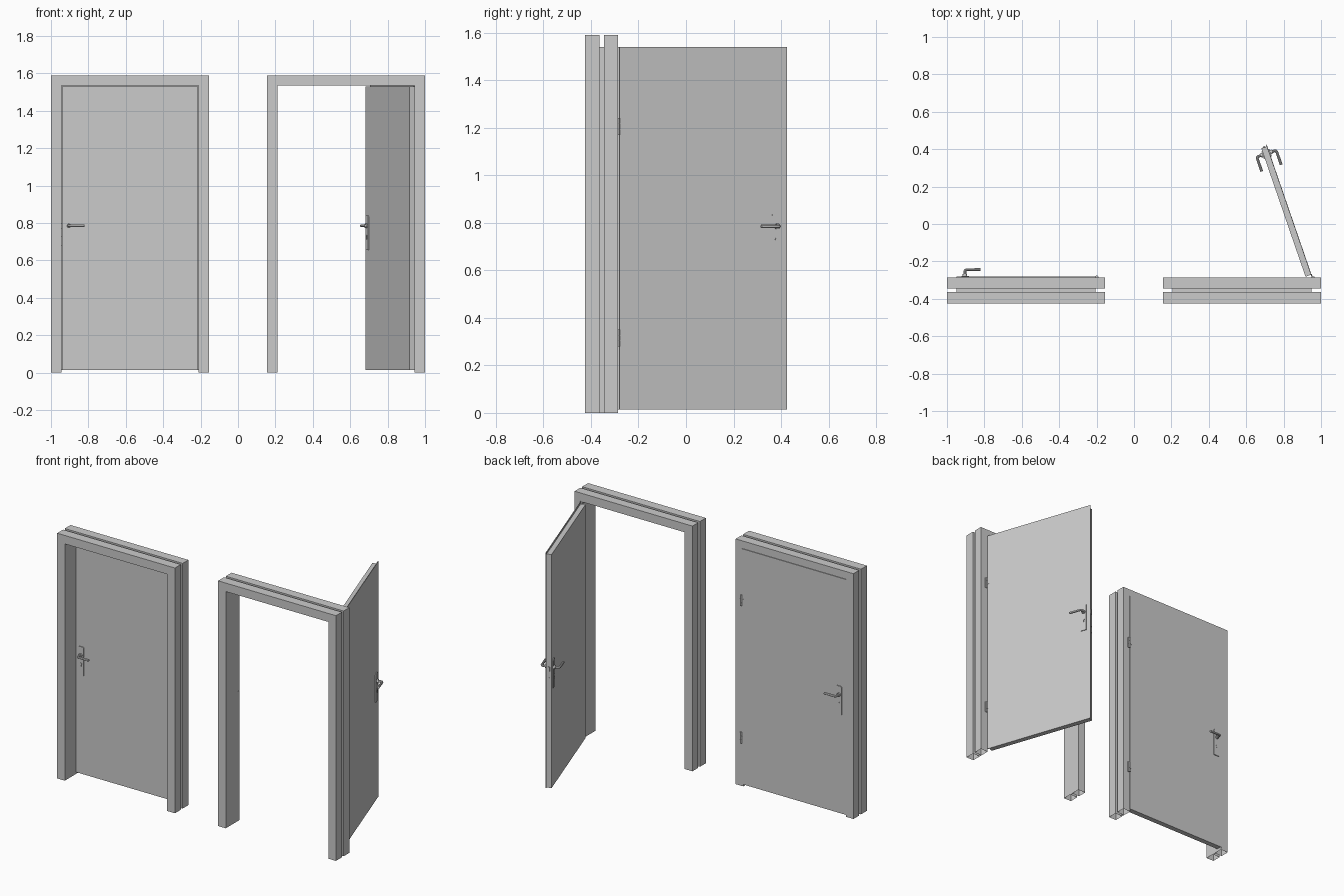
import bpy, bmesh, math
from mathutils import Matrix, Vector

if "Cube" in bpy.data.objects:
    bpy.data.objects.remove(bpy.data.objects["Cube"])

H, W = 1.59, 0.055            # frame height, casing width


def finish(name, bm, M=Matrix(), smooth=False):
    bmesh.ops.recalc_face_normals(bm, faces=bm.faces)
    bm.transform(M)
    me = bpy.data.meshes.new(name)
    bm.to_mesh(me)
    bm.free()
    ob = bpy.data.objects.new(name, me)
    bpy.context.collection.objects.link(ob)
    if smooth:
        bpy.ops.object.select_all(action='DESELECT')
        ob.select_set(True)
        bpy.context.view_layer.objects.active = ob
        bpy.ops.object.shade_smooth_by_angle(angle=math.radians(35))
    return ob


def box(name, lo, hi, M):
    bm = bmesh.new()
    bmesh.ops.create_cube(bm, size=1)
    lo, hi = Vector(lo), Vector(hi)
    S = Matrix.Diagonal((*(hi - lo), 1))
    return finish(name, bm, M @ Matrix.Translation((lo + hi) / 2) @ S)


def cyl(name, a, b, r, M, seg=20):
    bm = bmesh.new()
    a, b = Vector(a), Vector(b)
    bmesh.ops.create_cone(bm, cap_ends=True, segments=seg, radius1=r, radius2=r, depth=(b - a).length)
    R = (b - a).to_track_quat('Z', 'Y').to_matrix().to_4x4()
    return finish(name, bm, M @ Matrix.Translation((a + b) / 2) @ R, True)


def prism(name, outline, y0, y1, M):
    # xz outline extruded along y
    bm = bmesh.new()
    f = bm.faces.new([bm.verts.new((x, y0, z)) for x, z in outline])
    ext = bmesh.ops.extrude_face_region(bm, geom=[f])['geom']
    bmesh.ops.translate(bm, vec=(0, y1 - y0, 0), verts=[v for v in ext if isinstance(v, bmesh.types.BMVert)])
    return finish(name, bm, M, True)


def frame(name, x0, x1):
    # hollow folded frame: section swept up, across and down, open at the feet
    section = [(0, -.425), (W, -.425), (W, -.287), (0, -.287),
               (0, -.346), (W - .004, -.346), (W - .004, -.364), (0, -.364)]
    bm = bmesh.new()
    rings = [[bm.verts.new(p) for p in ring] for ring in (
        [(x0 + d, y, 0) for d, y in section],
        [(x0 + d, y, H - d) for d, y in section],
        [(x1 - d, y, H - d) for d, y in section],
        [(x1 - d, y, 0) for d, y in section])]
    n = len(section)
    for a, b in zip(rings, rings[1:]):
        for i in range(n):
            j = (i + 1) % n
            bm.faces.new((a[i], a[j], b[j], b[i]))
    finish(name, bm)


def lever(name, y, s, M):
    # bent round bar: out from the plate, then towards the hinges
    cu = bpy.data.curves.new(name, 'CURVE')
    cu.dimensions = '3D'
    cu.bevel_depth = .0075
    cu.bevel_resolution = 3
    cu.use_fill_caps = True
    sp = cu.splines.new('POLY')
    pts = [(-.702, y), (-.702, y + s * .030), (-.699, y + s * .035),
           (-.693, y + s * .038), (-.62, y + s * .038)]
    sp.points.add(len(pts) - 1)
    for p, (px, py) in zip(sp.points, pts):
        p.co = (px, py, .785, 1)
    tmp = bpy.data.objects.new(name + "_path", cu)
    bm = bmesh.new()
    bpy.context.collection.objects.link(tmp)
    me = bpy.data.meshes.new_from_object(tmp)
    bm.from_mesh(me)
    bpy.data.objects.remove(tmp)
    finish(name, bm, M, True)


def door(tag, M, frame_M):
    # local frame: hinge axis at the origin, leaf along -x, outer face at y = 0
    box(tag + "_leaf", (-.738, -.034, .015), (-.012, -.003, 1.529), M)
    box(tag + "_overlap_sheet", (-.747, -.004, .015), (-.002, 0, 1.541), M)
    # lock plate and bolts on the free edge
    box(tag + "_lock_plate", (-.739, -.027, .64), (-.73, -.009, .85), M)
    box(tag + "_latch", (-.744, -.023, .77), (-.73, -.012, .80), M)
    box(tag + "_dead_bolt", (-.742, -.022, .68), (-.73, -.013, .73), M)
    # handle set on both faces
    for side, y, s in (("outer", 0, 1), ("inner", -.034, -1)):
        outline = [(-.720, .655), (-.680, .655), (-.680, .83)]
        outline += [(-.690 + .01 * math.cos(a), .83 + .01 * math.sin(a)) for a in (.52, 1.05, 1.57)]
        outline += [(-.710 + .01 * math.cos(a), .83 + .01 * math.sin(a)) for a in (1.57, 2.09, 2.62)]
        outline += [(-.720, .83)]
        prism(f"{tag}_{side}_handle_plate", outline, y, y + s * .005, M)
        cyl(f"{tag}_{side}_handle_collar", (-.702, y, .785), (-.702, y + s * .014, .785), .012, M)
        lever(f"{tag}_{side}_lever", y, s, M)
        cyl(f"{tag}_{side}_lock_cylinder", (-.70, y, .73), (-.70, y + s * .008, .73), .0065, M)
        box(f"{tag}_{side}_lock_body", (-.703, min(y, y + s * .008), .713),
            (-.697, max(y, y + s * .008), .73), M)
    # hinges: three knuckles, a plate on the leaf and one on the frame
    for k, z in (("lower", .28), ("upper", 1.17)):
        for i in range(3):
            z0 = z + i * .024
            cyl(f"{tag}_{k}_hinge_knuckle_{i}", (.003, .001, z0), (.003, .001, z0 + .0225), .006, M, 16)
        cyl(f"{tag}_{k}_hinge_pin", (.003, .001, z), (.003, .001, z + .07), .004, M, 12)
        box(f"{tag}_{k}_hinge_leaf_plate", (-.014, -.001, z + .024), (.003, .002, z + .0465), M)
        box(f"{tag}_{k}_hinge_frame_plate", (.002, -.006, z), (.012, .0, z + .0705), frame_M)


# left doorway, closed
frame("left_frame", -1, -.155)
closed = Matrix.Translation((-.202, -.282, 0))
door("left_door", closed, closed)

# right doorway, swung open
frame("right_frame", .155, 1)
hinge = Matrix.Translation((.953, -.282, 0))
door("right_door", hinge @ Matrix.Rotation(math.radians(-71), 4, 'Z'), hinge)

# strike plate on the open frame's jamb
box("strike_plate", (.209, -.312, .65), (.2115, -.288, .84), Matrix())
